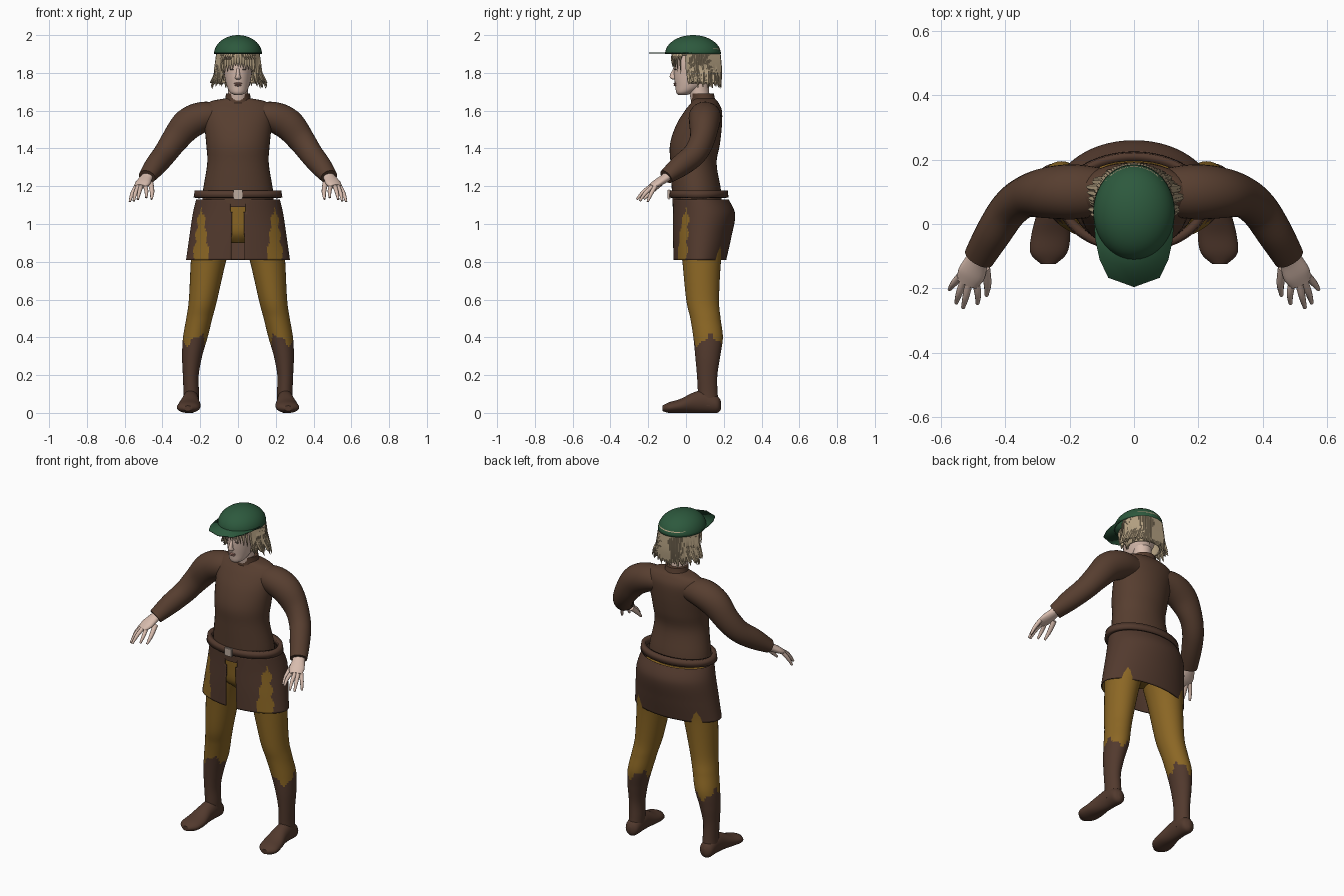
import bpy, bmesh, random
from math import sin, cos, pi, atan2, radians
from mathutils import Vector, Matrix

random.seed(4)
if "Cube" in bpy.data.objects:
    bpy.data.objects.remove(bpy.data.objects["Cube"], do_unlink=True)

X, Y, Z = Vector((1, 0, 0)), Vector((0, 1, 0)), Vector((0, 0, 1))


def material(name, color):
    m = bpy.data.materials.new(name)
    m.use_nodes = True
    m.diffuse_color = (*color, 1)
    bsdf = next(n for n in m.node_tree.nodes if n.type == 'BSDF_PRINCIPLED')
    bsdf.inputs["Base Color"].default_value = (*color, 1)
    return m


tunic_brown = material("tunic_brown", (.095, .048, .029))
leather = material("leather_brown", (.085, .042, .027))
ochre = material("ochre_cloth", (.26, .135, .018))
green = material("cap_green", (.026, .1, .047))
hair = material("straw_hair", (.45, .35, .22))
skin = material("skin", (.68, .5, .42))
lip = material("lip_pink", (.42, .22, .18))
eye = material("eye_grey", (.12, .09, .08))
metal = material("buckle_metal", (.5, .4, .34))


def finish(name, bm, *mats, angle=50):
    bmesh.ops.recalc_face_normals(bm, faces=bm.faces)
    mesh = bpy.data.meshes.new(name)
    bm.to_mesh(mesh)
    bm.free()
    for m in mats:
        mesh.materials.append(m)
    for p in mesh.polygons:
        p.use_smooth = True
    mesh.set_sharp_from_angle(angle=radians(angle))
    ob = bpy.data.objects.new(name, mesh)
    bpy.context.collection.objects.link(ob)
    return ob


def smooth_rows(rows, sub):
    """Catmull-Rom interpolation between cross-sections."""
    rows = [Vector(r) for r in rows]
    out = []
    for i in range(len(rows) - 1):
        a, b, c, d = rows[max(i - 1, 0)], rows[i], rows[i + 1], rows[min(i + 2, len(rows) - 1)]
        for k in range(sub):
            t = k / sub
            out.append(.5 * (2 * b + (c - a) * t + (2 * a - 5 * b + 4 * c - d) * t * t
                             + (3 * b - a - 3 * c + d) * t ** 3))
    return out + [rows[-1]]


def loft(rows, axis=None, segs=28, sub=5, caps=True):
    """Elliptical sections (x, y, z, radius_u, radius_v); axis fixes their plane."""
    rows = smooth_rows(rows, sub)
    bm = bmesh.new()
    rings = []
    for i, r in enumerate(rows):
        nxt, prev = rows[min(i + 1, len(rows) - 1)], rows[max(i - 1, 0)]
        t = axis or (nxt - prev).to_3d().normalized() if axis else Vector((nxt - prev)[:3]).normalized()
        u = X if abs(t.z) > .98 else t.cross(Z).normalized()
        v = Y if abs(t.z) > .98 else u.cross(t)
        c = Vector(r[:3])
        rings.append([bm.verts.new(c + u * max(r[3], .001) * cos(2 * pi * k / segs)
                                   + v * max(r[4], .001) * sin(2 * pi * k / segs)) for k in range(segs)])
    for a, b in zip(rings, rings[1:]):
        for k in range(segs):
            n = (k + 1) % segs
            bm.faces.new((a[k], a[n], b[n], b[k]))
    if caps:
        bm.faces.new(rings[0])
        bm.faces.new(rings[-1])
    return bm


def ellipsoid(name, center, radii, mat):
    bm = bmesh.new()
    m = Matrix.Translation(center) @ Matrix.Diagonal((*radii, 1))
    bmesh.ops.create_uvsphere(bm, u_segments=20, v_segments=12, radius=1, matrix=m)
    return finish(name, bm, mat)


def thicken(ob, amount):
    mod = ob.modifiers.new("thickness", 'SOLIDIFY')
    mod.thickness = amount
    mod.offset = -1


# Tunic body, collar and trouser seat
finish("tunic_body", loft([
    (0, .06, 1.09, .19, .13), (0, .055, 1.18, .185, .13), (0, .04, 1.32, .163, .122),
    (0, .047, 1.42, .168, .132), (0, .068, 1.52, .178, .122), (0, .092, 1.6, .185, .098),
    (0, .1, 1.645, .155, .07), (0, .095, 1.665, .07, .055)], Z, 40), tunic_brown)
finish("collar", loft([(0, .095, 1.63, .085, .07), (0, .09, 1.66, .068, .064),
                       (0, .085, 1.692, .064, .062)], Z), tunic_brown)
finish("trouser_seat", loft([(0, .07, 1.12, .185, .125), (0, .09, 1.04, .2, .14),
                             (0, .09, .95, .18, .13), (0, .088, .9, .07, .09)], Z), ochre)

# Head, neck and face
finish("neck", loft([(0, .085, 1.63, .056, .054), (0, .07, 1.7, .052, .052),
                     (0, .07, 1.78, .055, .055)], Z), skin)
finish("head", loft([
    (0, -.018, 1.683, .018, .022), (0, -.006, 1.697, .042, .046), (0, .025, 1.735, .061, .082),
    (0, .045, 1.79, .073, .109), (0, .052, 1.85, .08, .115), (0, .055, 1.93, .075, .105)], Z), skin)
finish("nose", loft([(0, -.058, 1.825, .007, .008), (0, -.07, 1.79, .011, .015),
                     (0, -.066, 1.772, .016, .018), (0, -.06, 1.764, .008, .008)], Z, 14), skin)
ellipsoid("upper_lip", (0, -.058, 1.744), (.022, .008, .005), lip)
ellipsoid("lower_lip", (0, -.056, 1.735), (.018, .009, .006), lip)

# Hair shell, open over the face
bm = loft([(0, .065, 1.93, .11, .115), (0, .07, 1.86, .114, .112), (0, .08, 1.79, .11, .103),
           (0, .085, 1.745, .1, .09)], Z, 48, caps=False)
bmesh.ops.delete(bm, geom=[f for f in bm.faces if f.calc_center_median().y < .02
                           and f.calc_center_median().z < 1.885], context='FACES')
thicken(finish("hair_shell", bm, hair), .012)

# Hanging locks around the back and sides, and a short fringe
for i in range(54):
    a = -.22 * pi + 1.44 * pi * i / 53
    c, s = cos(a), sin(a)
    flare = .118 + .03 * abs(c) * random.random()
    tip = 1.715 + .04 * random.random() + (.02 if s < -.2 else 0)
    finish(f"hair_lock_{i + 1}", loft([
        (.105 * c, .07 + .105 * s, 1.9, .011, .01), (.114 * c, .075 + .108 * s, 1.82, .013, .009),
        (flare * c, .08 + .103 * s, 1.76, .009, .007), ((flare + .012) * c, .082 + .105 * s, tip, .001, .001)],
        segs=6, sub=3), hair)
for i in range(13):
    x = -.078 + .013 * i
    y = .045 - .115 * (1 - (x / .1) ** 2) ** .5
    finish(f"fringe_lock_{i + 1}", loft([
        (x * .8, y, 1.905, .009, .007), (x, y - .004, 1.87, .01, .006),
        (x * 1.08, y, 1.83 + .012 * random.random() - abs(x) * .5, .001, .001)], segs=6, sub=3), hair)

# Cap dome and brim
bm = bmesh.new()
bmesh.ops.create_uvsphere(bm, u_segments=40, v_segments=24, radius=1,
                          matrix=Matrix.Translation((0, .037, 1.9)) @ Matrix.Diagonal((.127, .148, .1, 1)))
bmesh.ops.delete(bm, geom=[v for v in bm.verts if v.co.z < 1.895], context='VERTS')
thicken(finish("cap_dome", bm, green), .006)
bm = bmesh.new()
half = [(.126, .03), (.12, -.05), (.107, -.11), (.08, -.167)]
outline = half + [(0, -.196)] + [(-x, y) for x, y in reversed(half)]
bm.faces.new([bm.verts.new((x, y, 1.903)) for x, y in outline])
thicken(finish("cap_brim", bm, green), .006)

# Skirt: open at the front centre, with jagged trouser-coloured panels
bm = loft([(0, .078, 1.13, .222, .148), (0, .095, 1.05, .24, .165),
           (0, .085, .93, .258, .155), (0, .073, .81, .275, .14)], Z, 144, 8, caps=False)
for f in list(bm.faces):
    p = f.calc_center_median()
    if p.y > .07:
        continue
    if abs(p.x) < .036:
        bm.faces.remove(f)
        continue
    width = .008 + .14 * (1.08 - p.z) + .006 * sin(p.z * 75)
    if p.z < 1.085 and abs(abs(p.x) - .195) < min(width, .043):
        f.material_index = 1
thicken(finish("skirt", bm, leather, ochre), .006)

# Belt and buckle
thicken(finish("belt", loft([(0, .068, 1.14, .235, .157), (0, .068, 1.178, .229, .153)],
                            Z, 64, 1, caps=False), leather), .025)
bm = bmesh.new()
bmesh.ops.create_cube(bm, size=1, matrix=Matrix.Translation((0, -.09, 1.157)) @ Matrix.Diagonal((.05, .014, .052, 1)))
bmesh.ops.bevel(bm, geom=bm.edges[:], offset=.004, segments=2, affect='EDGES')
finish("buckle", bm, metal)

# Finger paths: base to tip
FINGERS = {
    "thumb": ((.462, -.135, 1.215), (.455, -.185, 1.17), (.458, -.222, 1.132)),
    "index_finger": ((.493, -.175, 1.205), (.485, -.215, 1.175), (.486, -.247, 1.14)),
    "middle_finger": ((.512, -.18, 1.203), (.522, -.225, 1.17), (.531, -.26, 1.13)),
    "ring_finger": ((.528, -.175, 1.2), (.543, -.215, 1.163), (.552, -.245, 1.122)),
    "little_finger": ((.54, -.162, 1.2), (.56, -.185, 1.16), (.573, -.203, 1.118)),
}

# Paired parts
for side, s in (("left", 1), ("right", -1)):
    def limb(name, rows, *mats, **kw):
        return finish(f"{side}_{name}", loft([(s * r[0], *r[1:]) for r in rows], **kw), *mats)

    ellipsoid(f"{side}_eye", (s * .03, -.054, 1.818), (.012, .007, .004), eye)

    # Sleeve, palm and fingers
    limb("sleeve", [(.08, .1, 1.575, .07, .06), (.18, .1, 1.568, .085, .08), (.265, .097, 1.528, .08, .084),
                    (.335, .085, 1.445, .065, .072), (.388, .045, 1.37, .06, .064),
                    (.438, -.03, 1.308, .056, .058), (.482, -.105, 1.25, .048, .04)], tunic_brown)
    limb("palm", [(.474, -.09, 1.26, .034, .024), (.488, -.115, 1.24, .036, .023),
                  (.505, -.155, 1.215, .043, .02), (.519, -.185, 1.197, .034, .013)], skin, segs=20)
    for label, path in FINGERS.items():
        radii = (.015, .012, .006) if label == "thumb" else (.012, .0105, .006)
        limb(label, [(*p, r, r) for p, r in zip(path, radii)], skin, segs=10, sub=4)

    # Trouser leg running into a boot with a ragged top
    bm = loft([(s * r[0], *r[1:]) for r in (
        (.1, .08, 1.08, .095, .12), (.13, .085, .95, .11, .12), (.157, .083, .8, .093, .102),
        (.185, .088, .6, .075, .087), (.205, .103, .5, .069, .08), (.226, .117, .4, .065, .078),
        (.243, .115, .3, .053, .066), (.25, .112, .2, .042, .054), (.248, .115, .11, .041, .052),
        (.25, .12, .04, .042, .055))], Z, 36, 10)
    for f in bm.faces:
        p = f.calc_center_median()
        a = atan2(p.y - .117, s * p.x - .226)
        if p.z < .385 + .026 * sin(3 * a + 1) + .012 * sin(8 * a):
            f.material_index = 1
    finish(f"{side}_leg", bm, ochre, leather)
    limb("boot_foot", [(.25, .186, .04, .012, .02), (.25, .165, .045, .04, .045), (.25, .1, .06, .044, .06),
                       (.253, .04, .054, .048, .054), (.258, -.03, .037, .06, .037),
                       (.265, -.09, .028, .057, .028), (.266, -.125, .024, .022, .014)], leather, axis=Y)
